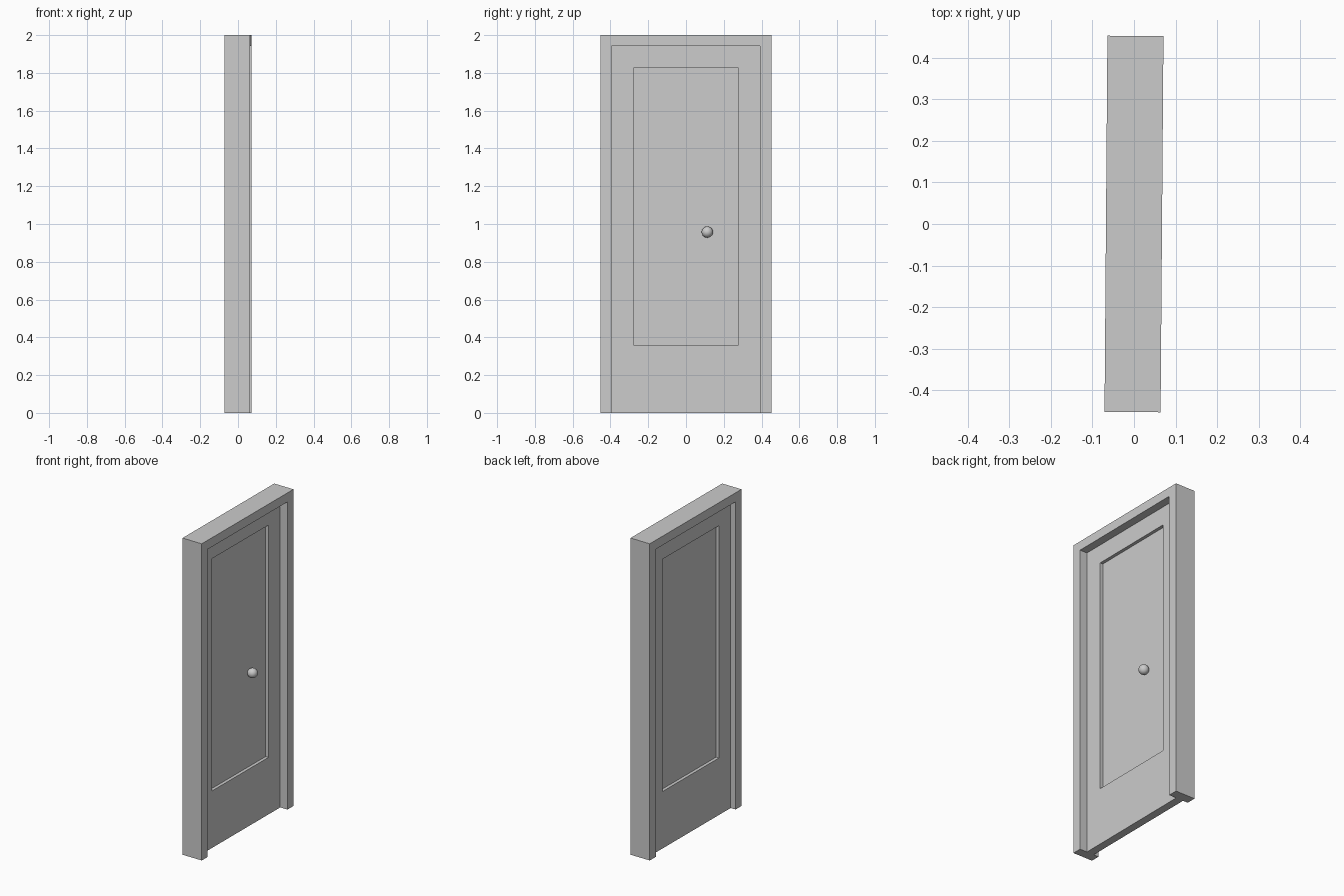
import bpy, bmesh
from mathutils import Matrix

if "Cube" in bpy.data.objects:
    bpy.data.objects.remove(bpy.data.objects["Cube"])

TURN = -0.0077  # the whole door stands very slightly rotated


def finish(name, bm):
    bmesh.ops.recalc_face_normals(bm, faces=bm.faces)
    mesh = bpy.data.meshes.new(name)
    bm.to_mesh(mesh)
    bm.free()
    obj = bpy.data.objects.new(name, mesh)
    obj.rotation_euler.z = TURN
    bpy.context.collection.objects.link(obj)
    return obj


def arch_points(y0, y1, z0, z1):
    return [(y0, z0), (y0, z1), (y1, z1), (y1, z0)]


def border(name, outer, inner, x0, x1, closed):
    """Strip between two matching (y, z) outlines, extruded along x."""
    bm = bmesh.new()
    o = [bm.verts.new((x0, y, z)) for y, z in outer]
    i = [bm.verts.new((x0, y, z)) for y, z in inner]
    n = len(o)
    for a in range(n if closed else n - 1):
        b = (a + 1) % n
        bm.faces.new((o[a], o[b], i[b], i[a]))
    ext = bmesh.ops.extrude_face_region(bm, geom=bm.faces[:], use_keep_orig=True)
    moved = [g for g in ext["geom"] if isinstance(g, bmesh.types.BMVert)]
    bmesh.ops.translate(bm, verts=moved, vec=(x1 - x0, 0, 0))
    return finish(name, bm)


def box(name, lo, hi):
    bm = bmesh.new()
    size = [h - l for l, h in zip(lo, hi)]
    mid = [(h + l) / 2 for l, h in zip(lo, hi)]
    bmesh.ops.create_cube(bm, size=1, matrix=Matrix.Translation(mid) @ Matrix.Diagonal((*size, 1)))
    return finish(name, bm)


# outlines shared by the parts
wall = arch_points(-0.453, 0.453, 0, 2.0)
opening = arch_points(-0.395, 0.393, 0, 1.943)
panel = arch_points(-0.279, 0.277, 0.36, 1.827)

# door frame, open at the floor
border("door_frame", wall, opening, -0.0675, 0.0675, closed=False)

# door leaf with a rectangular hole, and the sunken panel filling it
border("door_leaf", opening, panel, -0.033, 0.017, closed=True)
box("sunken_panel", (-0.013, -0.279, 0.36), (-0.003, 0.277, 1.827))

# round knob on the +x side only
bm = bmesh.new()
bmesh.ops.create_uvsphere(bm, u_segments=32, v_segments=16, radius=0.03,
                          matrix=Matrix.Translation((0.022, 0.113, 0.957)))
for f in bm.faces:
    f.smooth = True
finish("door_knob", bm)
